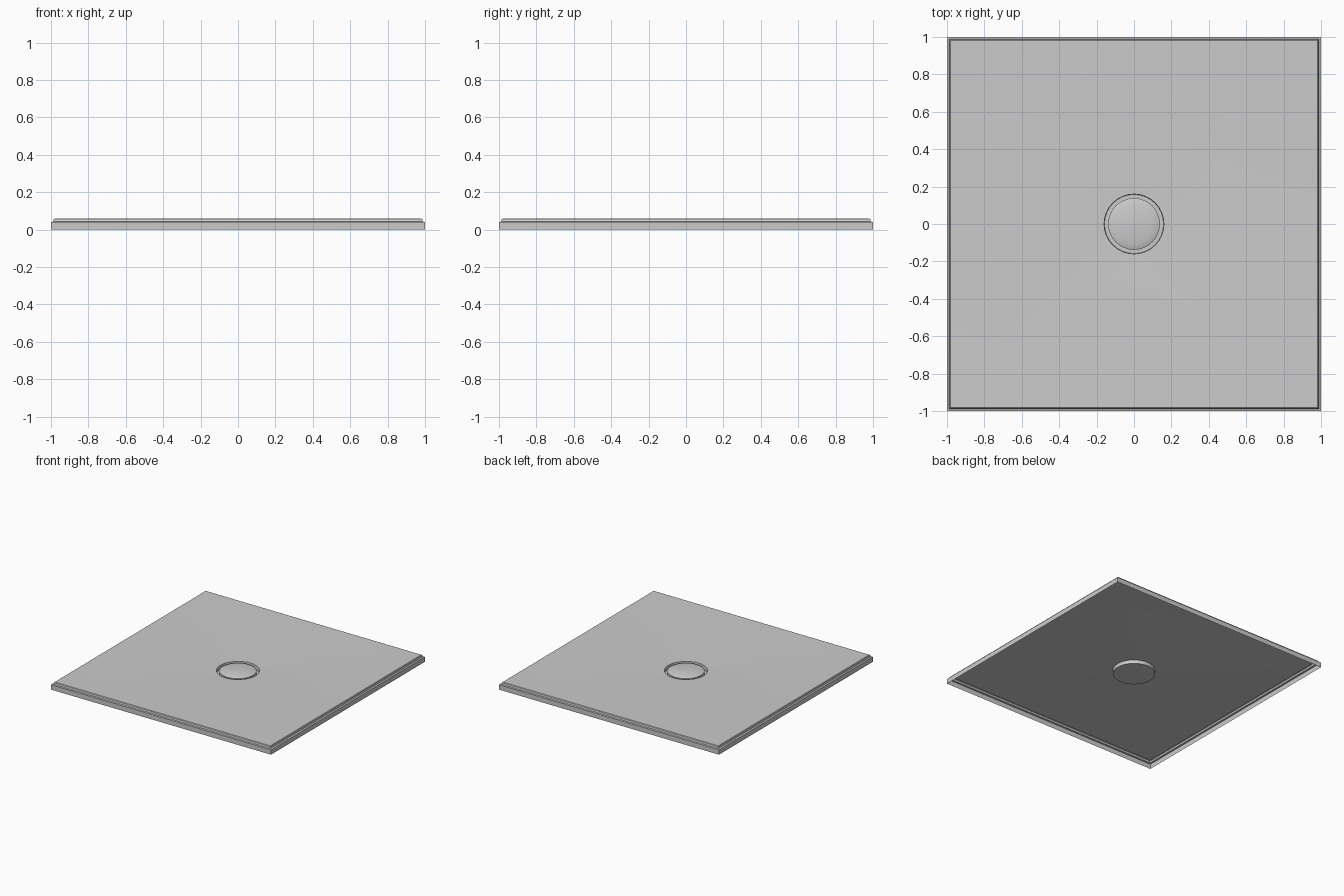
import bpy, bmesh, math

if "Cube" in bpy.data.objects:
    bpy.data.objects.remove(bpy.data.objects["Cube"])

SEG = 32


def finish(bm, name, angle=30):
    bmesh.ops.recalc_face_normals(bm, faces=bm.faces[:])
    me = bpy.data.meshes.new(name)
    bm.to_mesh(me)
    bm.free()
    ob = bpy.data.objects.new(name, me)
    bpy.context.collection.objects.link(ob)
    bpy.ops.object.select_all(action='DESELECT')
    ob.select_set(True)
    bpy.context.view_layer.objects.active = ob
    bpy.ops.object.shade_smooth_by_angle(angle=math.radians(angle))
    return ob


def square(bm, r, z):
    return [bm.verts.new((x * r, y * r, z)) for x, y in ((1, 1), (-1, 1), (-1, -1), (1, -1))]


def circle(bm, r, z):
    return [bm.verts.new((r * math.cos(2 * math.pi * i / SEG),
                          r * math.sin(2 * math.pi * i / SEG), z)) for i in range(SEG)]


def bridge(bm, a, b):
    n = len(a)
    for i in range(n):
        bm.faces.new((a[i], a[(i + 1) % n], b[(i + 1) % n], b[i]))


# tray shell: skirt, step, bevelled lip
bm = bmesh.new()
rings = [square(bm, r, z) for r, z in ((1, 0), (1, 0.04), (0.988, 0.043), (0.985, 0.056), (0.98, 0.06))]
for a, b in zip(rings, rings[1:]):
    bridge(bm, a, b)

# sloped floor: each corner fans to a quarter of the drain opening
corners, hole = rings[-1], circle(bm, 0.16, 0.043)
q = SEG // 4
for c in range(4):
    for i in range(q):
        bm.faces.new((corners[c], hole[c * q + i], hole[(c * q + i + 1) % SEG]))
    bm.faces.new((corners[c], corners[(c + 1) % 4], hole[(c + 1) * q % SEG]))

# drain recess
well = circle(bm, 0.158, 0.014)
bridge(bm, hole, well)
bm.faces.new(well)
finish(bm, "shower_tray")

# domed drain cover
bm = bmesh.new()
prev = None
for r, z in ((0.138, 0.015), (0.138, 0.040), (0.130, 0.0435), (0.105, 0.048), (0.07, 0.052), (0.035, 0.0545)):
    ring = circle(bm, r, z)
    if prev:
        bridge(bm, prev, ring)
    prev = ring
tip = bm.verts.new((0, 0, 0.055))
for i in range(SEG):
    bm.faces.new((prev[i], prev[(i + 1) % SEG], tip))
finish(bm, "drain_cover", 40)
